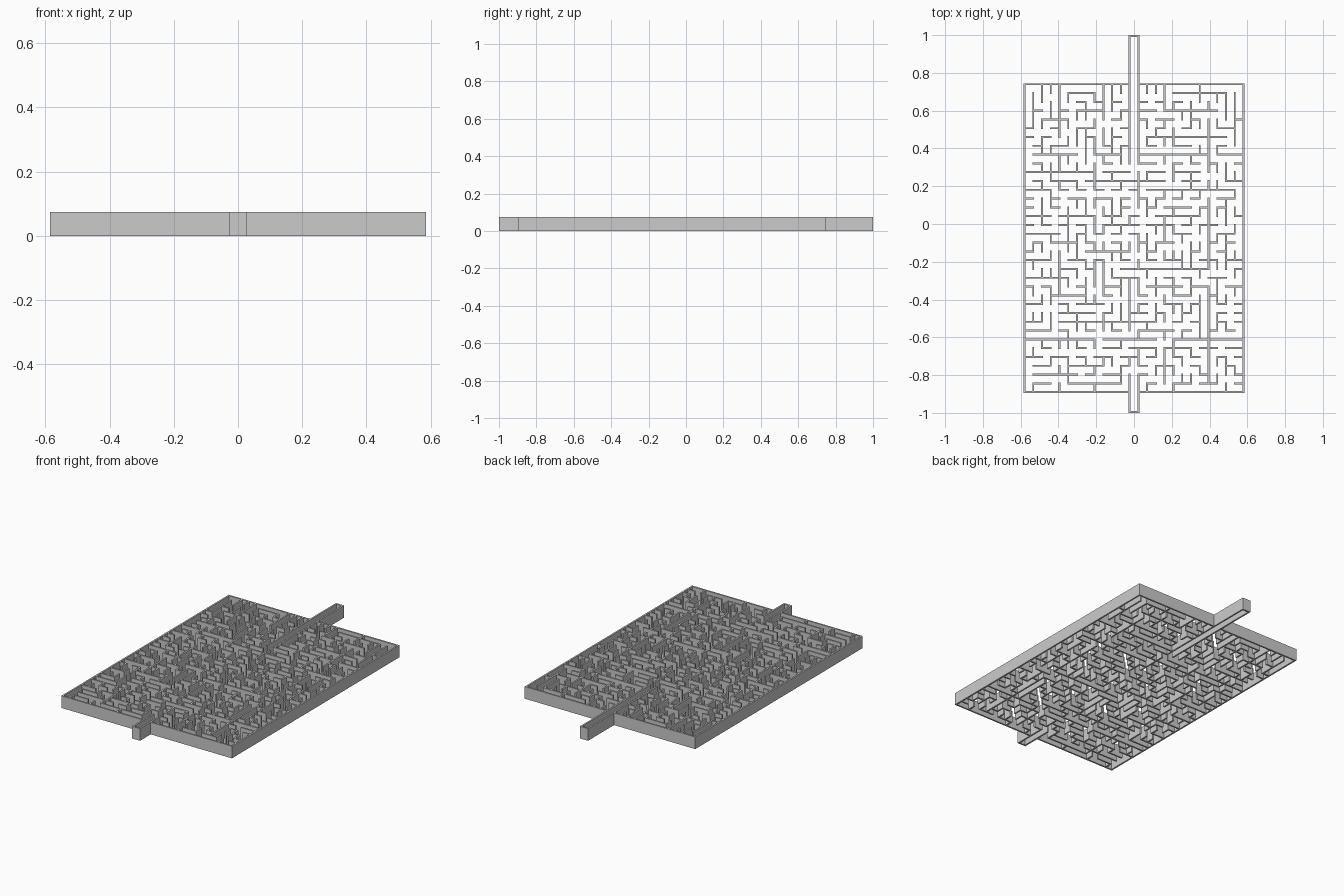
import bpy, bmesh, random

if "Cube" in bpy.data.objects:
    bpy.data.objects.remove(bpy.data.objects["Cube"])

NX, NY = 25, 35                      # cells across and along
X0, X1, Y0, Y1 = -0.58, 0.58, 0.74, -0.89   # outer wall centre lines
H, T = 0.075, 0.01                   # wall height and thickness
GAP = (12, 13)                       # column lines of the two openings
px = lambda i: X0 + (X1 - X0) * i / NX
py = lambda j: Y0 + (Y1 - Y0) * j / NY

# main runs: (row, from column, to column) and (column, from row, to row)
ACROSS = [(1, 17, 23), (1, 5, 8), (3, 17, 22), (6, 15, 20), (8, 1, 6), (8, 13, 21),
          (8, 22, 25), (10, 0, 7), (11, 7, 14), (12, 16, 22), (17, 1, 4), (20, 0, 2),
          (20, 23, 25), (21, 11, 21), (22, 0, 5), (25, 0, 2), (27, 7, 15), (28, 1, 3),
          (28, 13, 17), (29, 0, 8), (29, 9, 12), (29, 18, 25), (34, 5, 11), (34, 1, 3)]
ALONG = [(12, 0, 9), (13, 0, 9), (12, 33, 35), (13, 33, 35), (1, 1, 5), (24, 1, 7),
         (9, 0, 3), (2, 0, 2), (15, 0, 1), (16, 0, 1), (21, 4, 8), (21, 13, 21),
         (21, 23, 26), (21, 27, 34), (12, 22, 26), (9, 20, 24), (11, 32, 34), (4, 1, 4)]


def plan_walls():
    """Fixed runs first, then seeded joining of every post into one wall tree."""
    parent = {}

    def root(p):
        while parent.get(p, p) != p:
            p = parent[p]
        return p

    walls = set()

    def join(a, b, keep=False):
        ra, rb = root(a), root(b)
        if ra != rb:
            parent[ra] = rb
        if keep or ra != rb:
            walls.add((a, b))

    # outer frame, open at both passages
    for i in range(NX + 1):
        for j in range(NY + 1):
            if i in (0, NX) or j in (0, NY):
                ra, rb = root((i, j)), root((0, 0))
                if ra != rb:
                    parent[ra] = rb
    for i in range(NX):
        if i != GAP[0]:
            walls.update({((i, 0), (i + 1, 0)), ((i, NY), (i + 1, NY))})
    for j in range(NY):
        walls.update({((0, j), (0, j + 1)), ((NX, j), (NX, j + 1))})

    for j, a, b in ACROSS:
        for i in range(a, b):
            join((i, j), (i + 1, j))
    for i, a, b in ALONG:
        for j in range(a, b):
            join((i, j), (i, j + 1))

    edges = [((i, j), (i + 1, j)) for i in range(NX) for j in range(1, NY)]
    edges += [((i, j), (i, j + 1)) for i in range(1, NX) for j in range(NY)]
    random.Random(7).shuffle(edges)
    for a, b in edges:
        join(a, b)
    return walls


def raise_plan(name, rects):
    """Extrude a flat plan of touching rectangles into walls."""
    bm = bmesh.new()
    for x0, x1, y0, y1 in rects:
        bm.faces.new([bm.verts.new((x, y, 0)) for x, y in
                      ((x0, y0), (x1, y0), (x1, y1), (x0, y1))])
    bmesh.ops.remove_doubles(bm, verts=bm.verts, dist=1e-5)
    base = bm.faces[:]
    top = bmesh.ops.extrude_face_region(bm, geom=base, use_keep_orig=True)
    bmesh.ops.translate(bm, vec=(0, 0, H),
                        verts=[g for g in top["geom"] if isinstance(g, bmesh.types.BMVert)])
    bmesh.ops.recalc_face_normals(bm, faces=bm.faces)
    mesh = bpy.data.meshes.new(name)
    bm.to_mesh(mesh)
    bm.free()
    obj = bpy.data.objects.new(name, mesh)
    bpy.context.collection.objects.link(obj)
    return obj


# maze body: square posts plus the panels between them
h = T / 2
walls = plan_walls()
rects = []
for i, j in {p for w in walls for p in w}:
    rects.append((px(i) - h, px(i) + h, py(j) - h, py(j) + h))
for (i, j), (k, m) in walls:
    if j == m:
        rects.append((px(i) + h, px(k) - h, py(j) - h, py(j) + h))
    else:
        rects.append((px(i) - h, px(i) + h, py(m) + h, py(j) - h))
raise_plan("maze_walls", rects)


# closed-end passages sticking out at the back and front
def passage(name, start, end):
    s = 1 if end > start else -1
    a, b, c = start + s * h, end - s * T, end
    l, r = px(GAP[0]), px(GAP[1])
    raise_plan(name, [(x - h, x + h, min(p, q), max(p, q))
                      for x in (l, r) for p, q in ((a, b), (b, c))]
               + [(l + h, r - h, min(b, c), max(b, c))])


passage("back_passage", Y0, 1.0)
passage("front_passage", Y1, -1.0)
